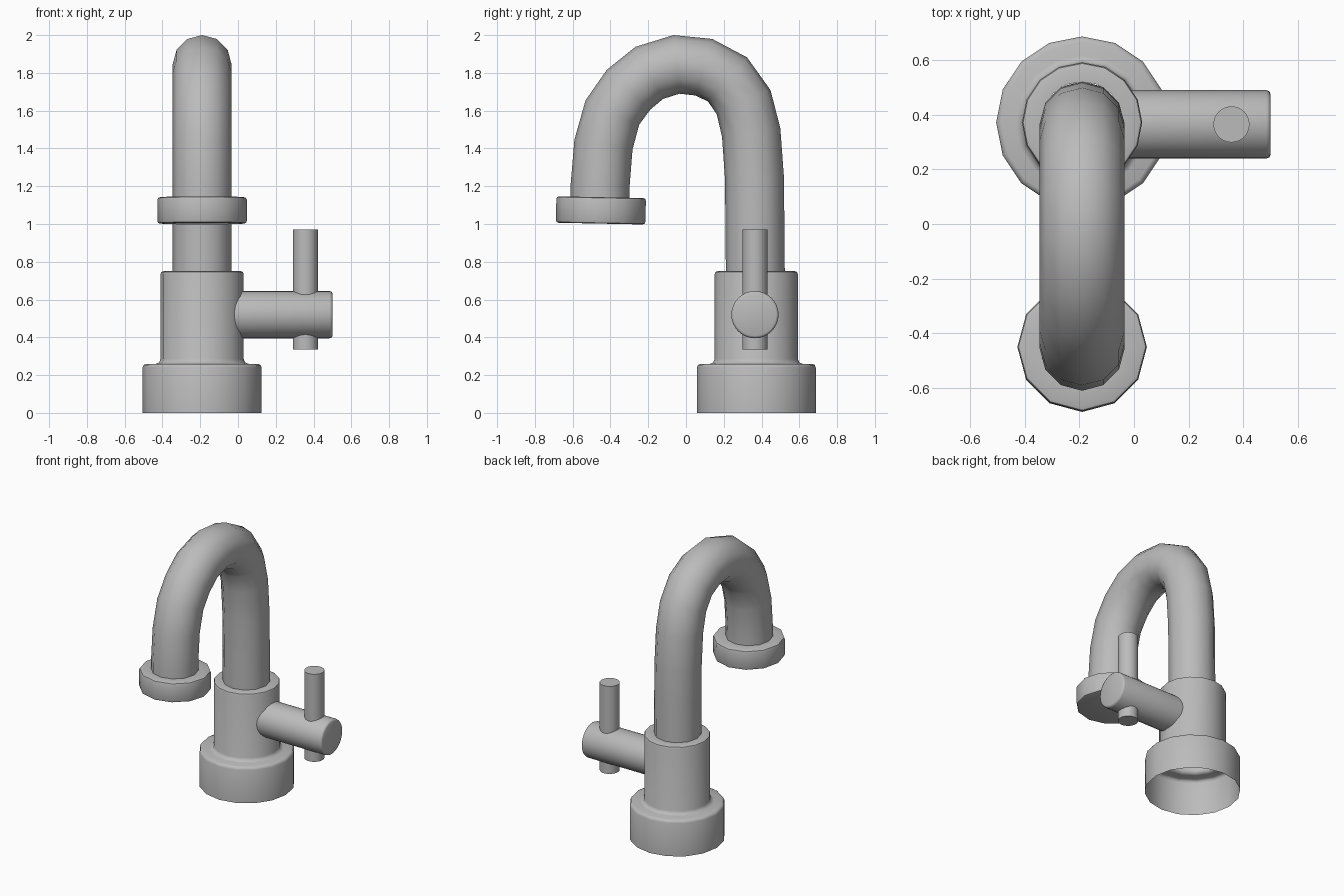
import bpy
import bmesh
from math import sin, cos, pi, radians
from mathutils import Vector, Matrix

cube = bpy.data.objects.get("Cube")
if cube:
    bpy.data.objects.remove(cube, do_unlink=True)

metal = bpy.data.materials.new("grey metal")
metal.use_nodes = True
GREY = (0.5, 0.5, 0.5, 1)
metal.diffuse_color = GREY
metal.node_tree.nodes["Principled BSDF"].inputs["Base Color"].default_value = GREY

X, Y = -0.19, 0.372  # axis of the tap body


def finish(name, bm, angle=50):
    bmesh.ops.recalc_face_normals(bm, faces=bm.faces[:])
    mesh = bpy.data.meshes.new(name)
    bm.to_mesh(mesh)
    bm.free()
    mesh.materials.append(metal)
    obj = bpy.data.objects.new(name, mesh)
    bpy.context.collection.objects.link(obj)
    bpy.ops.object.select_all(action='DESELECT')
    obj.select_set(True)
    bpy.context.view_layer.objects.active = obj
    bpy.ops.object.shade_smooth_by_angle(angle=radians(angle))
    return obj


def skin(name, rings, cap_start=False, cap_end=False):
    """Join successive rings of points into a surface."""
    bm = bmesh.new()
    loops = [[bm.verts.new(p) for p in ring] for ring in rings]
    n = len(loops[0])
    for a, b in zip(loops, loops[1:]):
        for i in range(n):
            j = (i + 1) % n
            bm.faces.new((a[i], a[j], b[j], b[i]))
    if cap_start:
        bm.faces.new(loops[0][::-1])
    if cap_end:
        bm.faces.new(loops[-1])
    return finish(name, bm)


def lathe(name, profile, sides, matrix, cap_start=False, cap_end=False):
    """Turn (radius, height) points around the local z axis."""
    turns = [2 * pi * i / sides for i in range(sides)]
    rings = [[matrix @ Vector((r * cos(t), r * sin(t), h)) for t in turns]
             for r, h in profile]
    return skin(name, rings, cap_start, cap_end)


def at(x, y, z):
    return Matrix.Translation((x, y, z))


# Hollow foot and body, open underneath, with rounded shoulders
lathe("base_and_body",
      [(0.315, 0), (0.315, 0.24), (0.309, 0.254), (0.295, 0.26),
       (0.245, 0.26), (0.228, 0.267), (0.22, 0.285),
       (0.22, 0.735), (0.216, 0.746), (0.205, 0.75), (0.15, 0.75)],
      16, at(X, Y, 0))

# Curved spout swept along its centre line (y, z)
path = [Vector((0, y, z)) for y, z in (
    (0.367, 0.74), (0.365, 1.0), (0.362, 1.25), (0.345, 1.485),
    (0.305, 1.645), (0.22, 1.765), (0.095, 1.83), (-0.05, 1.845),
    (-0.195, 1.80), (-0.305, 1.71), (-0.39, 1.59), (-0.437, 1.42),
    (-0.455, 1.2), (-0.455, 1.1))]
rings = []
for i, p in enumerate(path):
    tangent = path[min(i + 1, len(path) - 1)] - path[max(i - 1, 0)]
    side = Vector((1, 0, 0))
    out = side.cross(tangent).normalized()
    rings.append([p + Vector((X, 0, 0)) + 0.156 * (side * cos(t) + out * sin(t))
                  for t in (2 * pi * k / 12 for k in range(12))])
skin("spout", rings)

# Slightly tilted nozzle ring at the end of the spout
lathe("nozzle",
      [(0.222, 0), (0.233, 0.004), (0.237, 0.015), (0.237, 0.125),
       (0.233, 0.136), (0.222, 0.14), (0.15, 0.14)],
      12, at(X, -0.452, 1.002) @ Matrix.Rotation(-0.02, 4, 'X'), cap_start=True)

# Horizontal valve barrel on the left side
lathe("valve_barrel",
      [(0.125, 0), (0.125, 0.535), (0.121, 0.546), (0.112, 0.55)],
      32, at(-0.05, 0.365, 0.52) @ Matrix.Rotation(pi / 2, 4, 'Y'), cap_end=True)

# Upright lever pin through the barrel
lathe("lever_pin", [(0.066, 0), (0.066, 0.635)],
      32, at(0.357, 0.365, 0.335), cap_start=True, cap_end=True)
